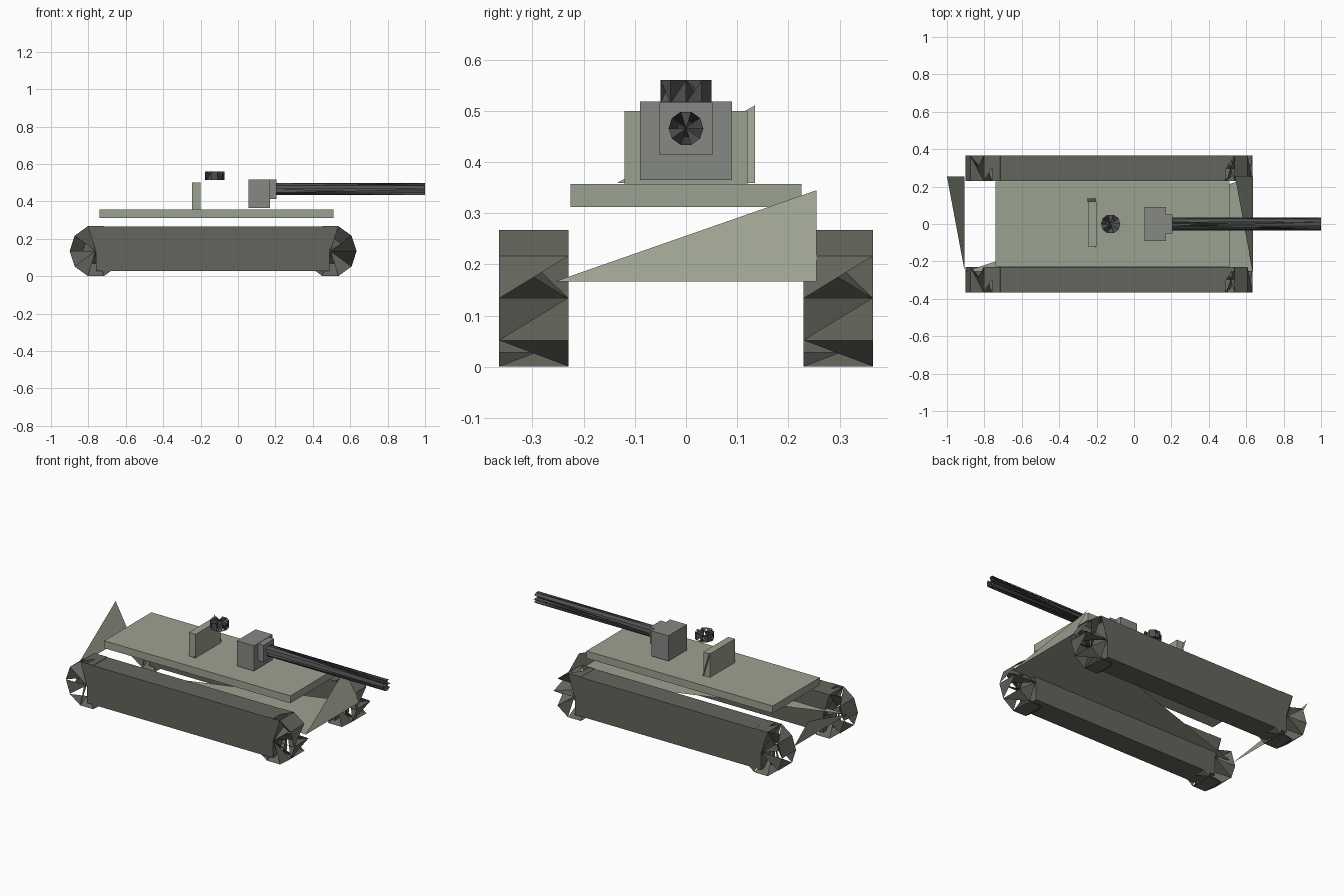
import bpy
from math import cos, sin, tau
from mathutils import Vector

if "Cube" in bpy.data.objects:
    bpy.data.objects.remove(bpy.data.objects["Cube"])


def material(name, rgb):
    m = bpy.data.materials.new(name)
    m.diffuse_color = (*rgb, 1)
    m.use_nodes = True
    m.node_tree.nodes["Principled BSDF"].inputs["Base Color"].default_value = m.diffuse_color
    return m


OLIVE = material("olive", (0.33, 0.36, 0.28))
TRACK = material("track", (0.13, 0.13, 0.11))
STEEL = material("steel", (0.24, 0.25, 0.23))
DARK = material("dark", (0.08, 0.08, 0.08))


def mesh(name, verts, faces, mat):
    me = bpy.data.meshes.new(name)
    me.from_pydata(verts, [], faces)
    me.update()
    me.materials.append(mat)
    ob = bpy.data.objects.new(name, me)
    bpy.context.collection.objects.link(ob)
    return ob


def box(name, x, y, z, mat):
    verts = [(i, j, k) for i in x for j in y for k in z]
    faces = [(0, 1, 3, 2), (4, 6, 7, 5), (0, 4, 5, 1),
             (2, 3, 7, 6), (0, 2, 6, 4), (1, 5, 7, 3)]
    return mesh(name, verts, faces, mat)


def open_drum(name, start, end, radius, u, v, mat, n=10):
    """Ten-sided drum with an incomplete, jagged triangle shell."""
    start, end, u, v = map(Vector, (start, end, u, v))
    ring = [radius * (cos(tau * i / n) * u + sin(tau * i / n) * v) for i in range(n)]
    verts = [start + r for r in ring] + [end + r for r in ring] + [start, end]
    ca, cb = 2 * n, 2 * n + 1
    run = []
    for i in range(n):
        j = (i + 1) % n
        run += [i, j, j + n, i + n, ca, j, i, cb, i + n, j + n]
    tris = [t for t in zip(run[::3], run[1::3], run[2::3]) if len(set(t)) == 3]
    return mesh(name, verts, tris, mat)


def half_shell(name, bottom, top, half_w, z0, z1, mat, front=True):
    """Sloped shell of which only half of each plate remains."""
    (r0, f0), (r1, f1), w = bottom, top, half_w
    verts = [(r0, -w, z0), (f0, -w, z0), (f0, w, z0), (r0, w, z0),
             (f1, w, z1), (r1, w, z1)]
    faces = [(0, 1, 2), (0, 5, 3)]
    if front:
        faces.append((1, 2, 4))
    return mesh(name, verts, faces, mat)


# Running gear on both sides
for side, y in (("right", (-0.365, -0.23)), ("left", (0.23, 0.365))):
    box(f"{side}_track", (-0.76, 0.49), y, (0.028, 0.265), TRACK)
    for end, x in (("rear", -0.76), ("front", 0.494)):
        open_drum(f"{side}_{end}_wheel", (x, y[0], 0.134), (x, y[1], 0.134),
                  0.14, (1, 0, 0), (0, 0, 1), TRACK)

# Hull plates and deck
half_shell("hull", (-0.905, 0.635), (-1.0, 0.54), 0.255, 0.167, 0.345, OLIVE)
box("deck", (-0.74, 0.51), (-0.226, 0.226), (0.312, 0.357), OLIVE)

# Turret remains
half_shell("turret", (-0.205, 0.16), (-0.25, 0.12), 0.135, 0.359, 0.511, OLIVE, False)
box("turret_rear_plate", (-0.245, -0.2), (-0.12, 0.12), (0.357, 0.5), OLIVE)
open_drum("hatch", (-0.125, 0, 0.515), (-0.125, 0, 0.56), 0.052,
          (1, 0, 0), (0, 1, 0), DARK)

# Gun and its mount
box("gun_mount", (0.055, 0.17), (-0.09, 0.09), (0.365, 0.518), STEEL)
box("gun_collar", (0.17, 0.207), (-0.052, 0.052), (0.414, 0.516), STEEL)
open_drum("gun_barrel", (0.2, 0, 0.466), (1.0, 0, 0.466), 0.034,
          (0, 1, 0), (0, 0, 1), DARK)
